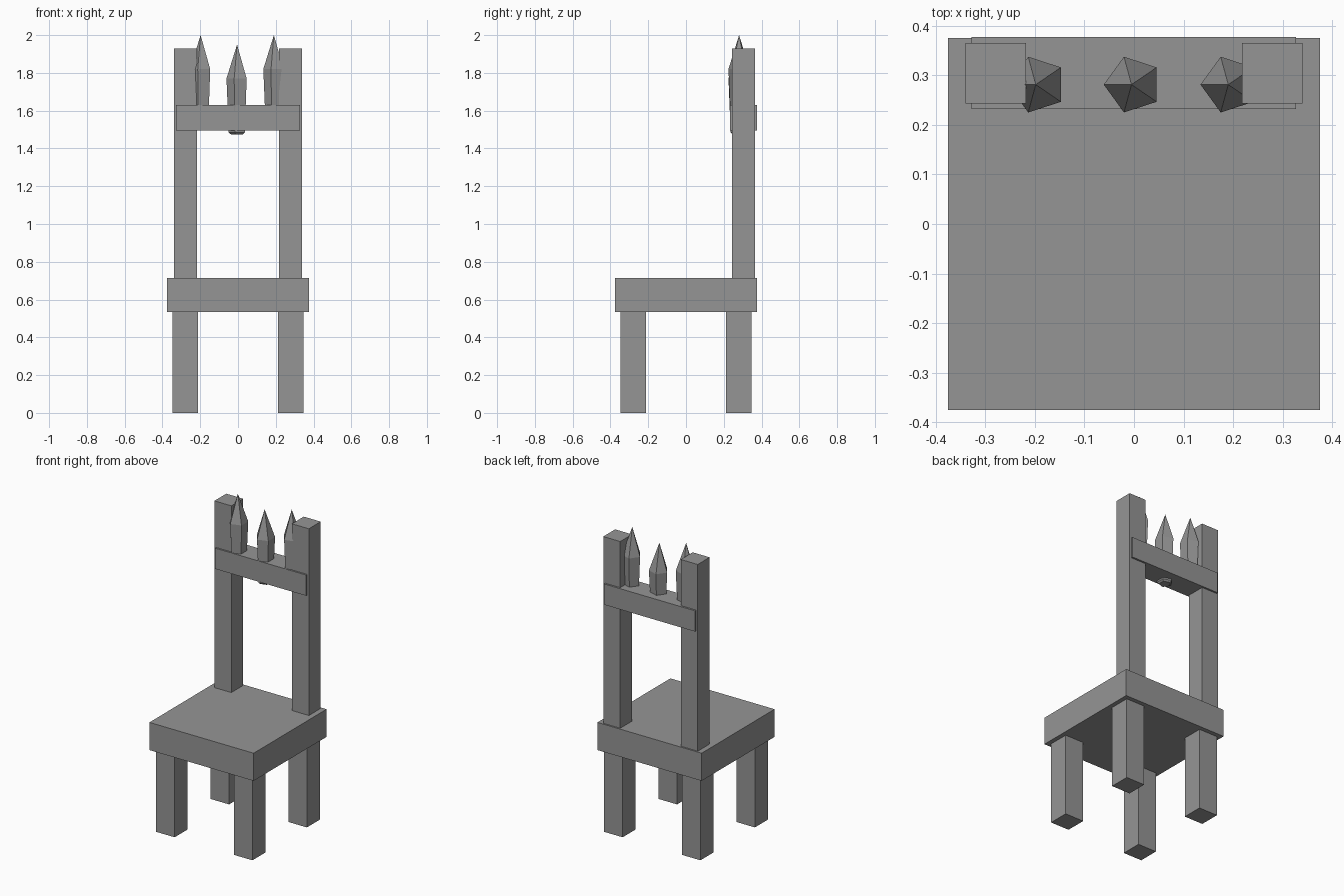
import bpy, bmesh, math

if "Cube" in bpy.data.objects:
    bpy.data.objects.remove(bpy.data.objects["Cube"])

grey = bpy.data.materials.new("plain grey")
grey.diffuse_color = (0.3, 0.3, 0.3, 1)
grey.use_nodes = True
grey.node_tree.nodes["Principled BSDF"].inputs["Base Color"].default_value = grey.diffuse_color


def finish(name, bm):
    bmesh.ops.recalc_face_normals(bm, faces=bm.faces)
    me = bpy.data.meshes.new(name)
    bm.to_mesh(me)
    bm.free()
    me.materials.append(grey)
    ob = bpy.data.objects.new(name, me)
    bpy.context.collection.objects.link(ob)
    return ob


def box(name, lo, hi):
    bm = bmesh.new()
    bmesh.ops.create_cube(bm, size=1)
    for v in bm.verts:
        v.co = [(a + b) / 2 + c * (b - a) for a, b, c in zip(lo, hi, v.co)]
    return finish(name, bm)


def spike(name, x, y, base, height_offset=0.0):
    """Five-sided stake: blunt foot, flaring shaft, pointed tip."""
    bm = bmesh.new()
    rings = []
    for r, z in ((0.036, 0.0), (0.047, 0.01), (0.059, 0.295)):
        rings.append([bm.verts.new((x + r * math.cos(math.radians(36 + 72 * i)),
                                    y + r * math.sin(math.radians(36 + 72 * i)),
                                    base + z)) for i in range(5)])
    tip = bm.verts.new((x - 0.003, y, base + 0.475))
    bm.faces.new(rings[0])
    for i in range(5):
        j = (i + 1) % 5
        for a, b in zip(rings, rings[1:]):
            bm.faces.new((a[i], a[j], b[j], b[i]))
        bm.faces.new((rings[-1][i], rings[-1][j], tip))
    return finish(name, bm)


# Seat
box("seat", (-0.375, -0.375, 0.535), (0.375, 0.375, 0.715))

# Legs and back posts
for side, s in (("left", -1), ("right", 1)):
    for end, e in (("front", -1), ("back", 1)):
        cx, cy = 0.28 * s, 0.28 * e
        box(f"{end}_leg_{side}", (cx - 0.067, cy - 0.067, 0),
            (cx + 0.067, cy + 0.067, 0.54))
    cx = 0.279 * s
    box(f"back_post_{side}", (cx - 0.061, 0.243, 0.71), (cx + 0.061, 0.365, 1.93))

# Top rail joining the posts
box("back_rail", (-0.328, 0.232, 1.495), (0.327, 0.377, 1.63))

# Row of stakes, the middle one set lower
spike("spike_left", -0.195, 0.281, 1.525)
spike("spike_middle", -0.002, 0.281, 1.475)
spike("spike_right", 0.193, 0.281, 1.525)
